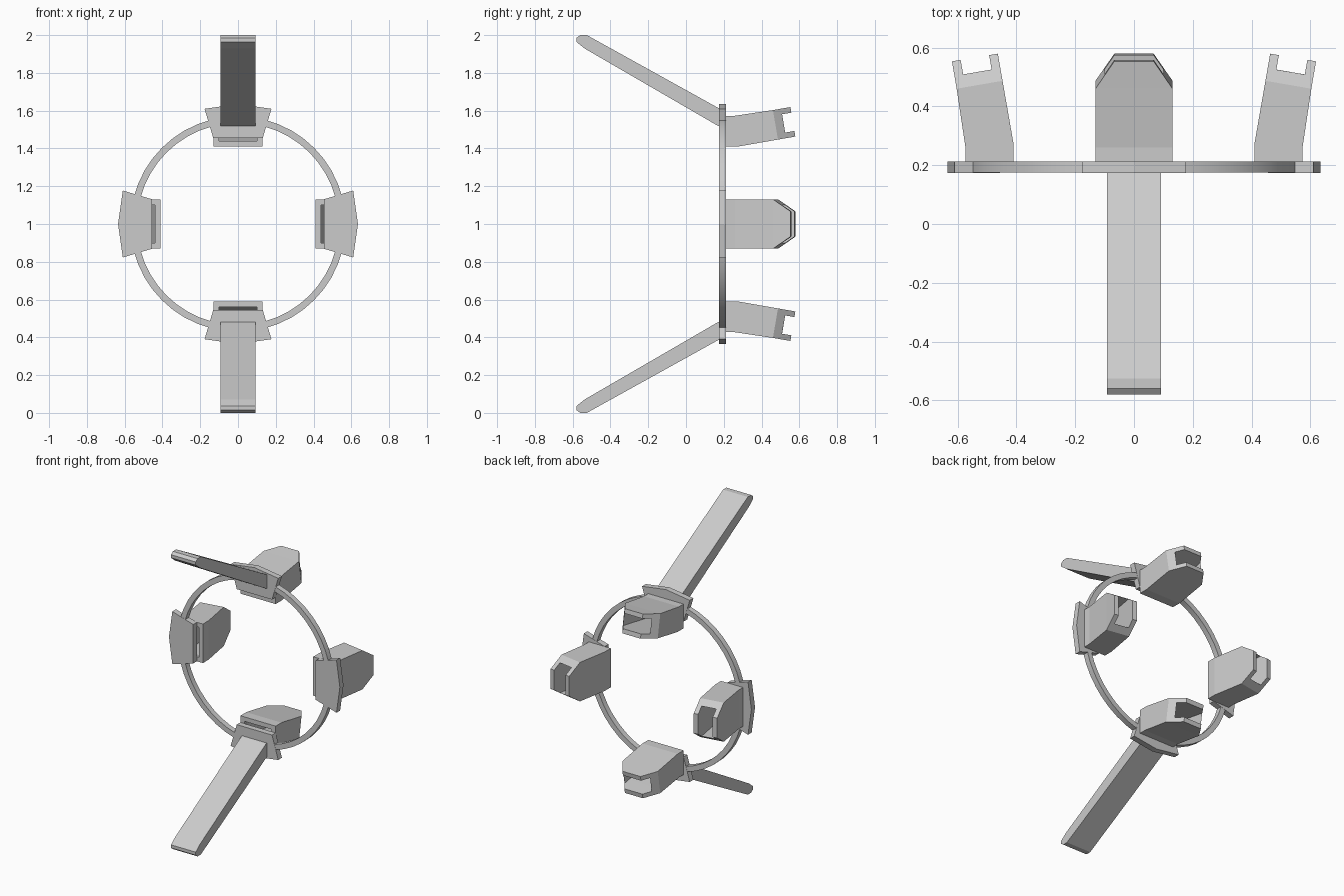
import bpy, bmesh
from math import sin, cos, pi, tau
from mathutils import Vector

cube = bpy.data.objects.get("Cube")
if cube:
    bpy.data.objects.remove(cube, do_unlink=True)

grey = bpy.data.materials.new("light_grey")
grey.use_nodes = True
colour = (0.6, 0.6, 0.6, 1)
grey.diffuse_color = colour
grey.node_tree.nodes["Principled BSDF"].inputs["Base Color"].default_value = colour

FRONT, BACK = 0.174, 0.213
SIDES = {"left": 0, "top": pi / 2, "right": pi, "bottom": -pi / 2}


def place(r, t, y, angle):
    """Radial, tangential and depth coordinates around the ring axis."""
    return Vector((r * cos(angle) - t * sin(angle), y,
                   1 + r * sin(angle) + t * cos(angle)))


def loft(name, sections, closed=False):
    """Skin a row of matching loops, capped unless closed."""
    bm = bmesh.new()
    loops = [[bm.verts.new(p) for p in s] for s in sections]
    n = len(loops[0])
    pairs = list(zip(loops, loops[1:]))
    if closed:
        pairs.append((loops[-1], loops[0]))
    else:
        bm.faces.new(loops[0])
        bm.faces.new(loops[-1])
    for a, b in pairs:
        for i in range(n):
            j = (i + 1) % n
            bm.faces.new((a[i], a[j], b[j], b[i]))
    bmesh.ops.recalc_face_normals(bm, faces=bm.faces)
    mesh = bpy.data.meshes.new(name)
    bm.to_mesh(mesh)
    bm.free()
    mesh.materials.append(grey)
    obj = bpy.data.objects.new(name, mesh)
    bpy.context.collection.objects.link(obj)
    return obj


def activate(obj):
    bpy.ops.object.select_all(action="DESELECT")
    obj.select_set(True)
    bpy.context.view_layer.objects.active = obj


# Thin hoop
hoop = [(0.535, FRONT + 0.001), (0.57, FRONT + 0.001),
        (0.57, BACK - 0.001), (0.535, BACK - 0.001)]
ring = loft("ring", [[place(r, 0, y, tau * i / 48) for r, y in hoop]
                     for i in range(48)], closed=True)
activate(ring)
bpy.ops.object.shade_smooth_by_angle(angle=pi / 6)

# Wedge pad outline (radius, tangent)
PAD = [(0.455, -0.131), (0.61, -0.177), (0.635, 0), (0.61, 0.177), (0.455, 0.131)]

# Bent pod: inner and outer wall (radius, depth) at each station, half width
POD = [((0.41, BACK), (0.573, BACK), 0.131),
       ((0.41, 0.275), (0.573, 0.26), 0.131),
       ((0.447, 0.487), (0.603, 0.46), 0.131),
       ((0.463, 0.579), (0.619, 0.553), 0.067)]
WALL = 0.03


def pod_shell(angle):
    return [[place(*inn[:1], -w, inn[1], angle), place(out[0], -w, out[1], angle),
             place(out[0], w, out[1], angle), place(inn[0], w, inn[1], angle)]
            for inn, out, w in POD]


def pod_cavity(angle):
    rows = []
    last = len(POD) - 1
    for k, (inn, out, _) in enumerate(POD):
        a, b = Vector(inn), Vector(out)
        step = (b - a).normalized() * WALL
        a, b = a + step, b - step
        # Overshoot both ends so the tube is open
        if k == 0:
            shift = Vector((0, -0.02))
        elif k == last:
            shift = (Vector(inn) - Vector(POD[k - 1][0])) * 0.4
        else:
            shift = Vector((0, 0))
        a, b = a + shift, b + shift
        w = 0.131 - WALL
        rows.append([place(a.x, -w, a.y, angle), place(b.x, -w, b.y, angle),
                     place(b.x, w, b.y, angle), place(a.x, w, a.y, angle)])
    return rows


for side, angle in SIDES.items():
    loft(side + "_pad", [[place(r, t, y, angle) for r, t in PAD]
                         for y in (FRONT, BACK)])
    pod = loft(side + "_pod", pod_shell(angle))
    cutter = loft(side + "_cavity_cutter", pod_cavity(angle))
    cutter.hide_render = True
    cut = pod.modifiers.new("hollow", "BOOLEAN")
    cut.operation = "DIFFERENCE"
    cut.solver = "EXACT"
    cut.object = cutter
    activate(pod)
    bpy.ops.object.modifier_apply(modifier=cut.name)
    bpy.data.objects.remove(cutter, do_unlink=True)

# Slanted arms reaching forward from the top and bottom pads (radius, depth)
ARM = [(0.61, FRONT + 0.005), (1.0, -0.525), (1.0, -0.56), (0.985, -0.58),
       (0.964, -0.58), (0.928, -0.535), (0.522, 0.165), (0.517, FRONT + 0.005)]
for side in ("top", "bottom"):
    loft(side + "_arm", [[place(r, t, y, SIDES[side]) for r, y in ARM]
                         for t in (-0.092, 0.092)])
